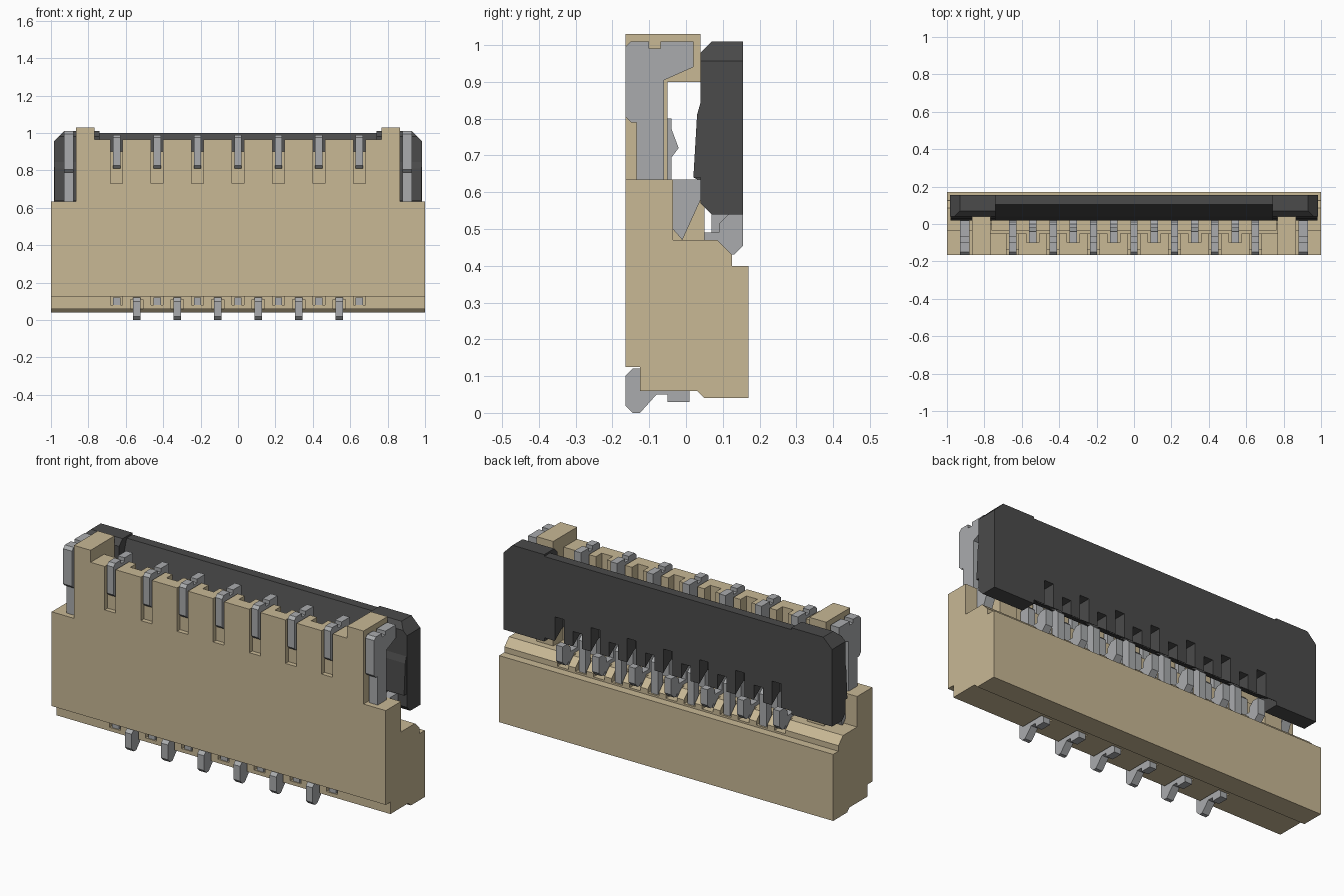
import bpy, bmesh

cube = bpy.data.objects.get("Cube")
if cube:
    bpy.data.objects.remove(cube, do_unlink=True)


def material(name, red, green, blue):
    mat = bpy.data.materials.new(name)
    mat.use_nodes = True
    mat.diffuse_color = (red, green, blue, 1)
    shader = mat.node_tree.nodes["Principled BSDF"]
    shader.inputs["Base Color"].default_value = mat.diffuse_color
    return mat


beige = material("beige plastic", 0.58, 0.48, 0.3)
metal = material("grey metal", 0.4, 0.41, 0.42)
black = material("black plastic", 0.07, 0.07, 0.07)


def box(front, back, bottom, top, chamfer=0, corners=""):
    """Rectangular (y, z) profile; corners named like 'front_top' are chamfered."""
    profile = []
    for name, y, z, inward_y, inward_z, along_y in (
            ("front_bottom", front, bottom, chamfer, chamfer, False),
            ("back_bottom", back, bottom, -chamfer, chamfer, True),
            ("back_top", back, top, -chamfer, -chamfer, False),
            ("front_top", front, top, chamfer, -chamfer, True)):
        if name in corners.split():
            pair = [(y, z + inward_z), (y + inward_y, z)]
            profile += pair[::-1] if along_y else pair
        else:
            profile.append((y, z))
    return profile


def prism(bm, profile, left, right):
    """Extrude a (y, z) profile along x."""
    face = bm.faces.new([bm.verts.new((left, y, z)) for y, z in profile])
    grown = bmesh.ops.extrude_face_region(bm, geom=[face], use_keep_orig=True)
    moved = [v for v in grown["geom"] if isinstance(v, bmesh.types.BMVert)]
    bmesh.ops.translate(bm, verts=moved, vec=(right - left, 0, 0))


def finish(name, bm, mat):
    bmesh.ops.recalc_face_normals(bm, faces=bm.faces)
    mesh = bpy.data.meshes.new(name)
    bm.to_mesh(mesh)
    bm.free()
    mesh.materials.append(mat)
    ob = bpy.data.objects.new(name, mesh)
    bpy.context.collection.objects.link(ob)
    return ob


def part(name, mat, places, half, *profiles):
    """One object at each x place, made of prisms of the given half width."""
    for x in places:
        bm = bmesh.new()
        for profile in profiles:
            prism(bm, profile, x - half, x + half)
        ob = finish(name, bm, mat)
    return ob


def cut(ob, places, half, profile):
    """Cut a row of slots."""
    bm = bmesh.new()
    for x in places:
        prism(bm, profile, x - half, x + half)
    cutter = finish("cutter", bm, ob.data.materials[0])
    cutter.hide_render = True
    mod = ob.modifiers.new("slots", "BOOLEAN")
    mod.operation = "DIFFERENCE"
    mod.solver = "EXACT"
    mod.object = cutter
    bpy.context.view_layer.objects.active = ob
    bpy.ops.object.modifier_apply(modifier=mod.name)
    bpy.data.objects.remove(cutter, do_unlink=True)


def both_sides(x):
    return (-x, x)


# Main levels, and the two alternating rows of contacts
FRONT, BACK, FLAP_BACK = -0.165, 0.17, 0.155
BASE, STEP, LEDGE, SHOULDER, OVERHANG = 0.06, 0.125, 0.47, 0.635, 0.9
PITCH, PIN, SLOT = 0.2165, 0.02, 0.033
CENTRE = (0,)
outer = [PITCH * i for i in range(-3, 4)]
inner = [PITCH * (i + 0.5) for i in range(-3, 3)]

# Housing: tall front block, slotted core and lower back block
part("housing_front", beige, CENTRE, 1, box(FRONT, -0.035, STEP, SHOULDER))
core = part("housing_core", beige, CENTRE, 1,
            box(-STEP, STEP, BASE, LEDGE, 0.04, "back_top"))
cut(core, outer, SLOT, box(FRONT, -0.07, 0.08, STEP))
cut(core, inner, SLOT, box(FRONT, 0.01, 0, 0.11))
cut(core, outer + inner, SLOT, box(BASE, BACK, 0.41, SHOULDER))
part("housing_back", beige, CENTRE, 1,
     box(0.03, BACK, 0.04, 0.4, 0.02, "front_bottom"))

# Front wall slotted on both sides for the contacts
wall = part("front_wall", beige, CENTRE, 0.865, box(FRONT, -0.05, 0.6, 0.965))
cut(wall, outer, SLOT, box(-1, -0.14, 0.73, 1))
cut(wall, outer, SLOT, box(-1, 1, OVERHANG, 1))
cut(wall, inner, SLOT, box(-0.1, 1, SHOULDER, 1))

# Corner posts with an overhang, and sloped hinge supports
part("corner_post", beige, both_sides(0.817), 0.05,
     box(FRONT, -0.05, 0.6, 1), box(FRONT, 0.04, OVERHANG, 1.03))
part("hinge_support", beige, both_sides(0.81), 0.05,
     box(-0.04, 0.05, LEDGE, SHOULDER, 0.05, "back_top"))


def hook(bottom, top, tip):
    """Head in front of the wall, stem behind it and a beak reaching back."""
    return (box(FRONT, -0.1, bottom, top, 0.015, "front_top front_bottom"),
            box(-0.135, -0.06, SHOULDER, top - PIN),
            [(-0.07, OVERHANG), (tip, 0.94), (tip, top), (-0.07, top)])


# Metal end clips, their lower arms, and contacts hooked over the wall
part("end_clip", metal, both_sides(0.905), 0.026, *hook(0.79, 1.01, PIN))
part("clip_arm", metal, both_sides(0.905), 0.026,
     [(-0.036, 0.5), (-0.036, SHOULDER), (0.04, SHOULDER), (0.04, 0.58), (-0.01, LEDGE)])
part("hook_contact", metal, outer, PIN, *hook(0.81, 0.99, 0))
part("contact_foot", metal, outer, PIN, box(-0.12, -BASE, 0.08, 0.12))

# Contacts with an inward bump, and the solder tails below them
part("bump_contact", metal, inner, PIN,
     box(-0.1, -0.04, 0.6, 0.8), [(-0.05, 0.8), (-0.05, 0.68), (-PIN, 0.72)])
part("solder_tail", metal, inner, PIN,
     box(FRONT, -STEP, 0, 0.12, PIN, "front_top front_bottom"),
     [(-STEP, 0), (-0.08, 0.05), (-0.08, 0.1), (-STEP, 0.1)],
     box(-0.08, -0.05, 0.05, 0.1), box(-0.05, 0.01, 0.03, 0.1))

# Contact ends standing along the back ledge
part("wide_contact", metal, outer, PIN,
     box(-0.03, 0.03, LEDGE, 0.62, PIN, "back_top front_top"),
     box(0.02, 0.1, 0.42, 0.49),
     box(0.09, FLAP_BACK, 0.43, 0.54, 0.025, "front_top front_bottom back_bottom"))
part("tall_contact", metal, inner, PIN,
     box(-0.03, 0.02, LEDGE, 0.61, PIN, "back_top"),
     box(0.07, 0.115, 0.41, 0.6, PIN, "back_top"))

# Locking flap: sloped centre bar, notched along its lower edge
flap = part("flap_centre", black, CENTRE, 0.75,
            [(FLAP_BACK, 0.56), (FLAP_BACK, 1), (0.105, 1), (0.04, 0.8),
             (PIN, 0.64), (0.1, 0.6)])
cut(flap, outer, 0.027, box(0.085, 1, 0.5, 0.69))
cut(flap, inner, 0.027, box(0.05, 1, 0.5, 0.64))

# Flap ends with a stepped front and a sloped outer corner
for side in (-1, 1):
    bm = bmesh.new()
    prism(bm, box(0.04, FLAP_BACK, 0.54, 1.01, 0.03, "front_top front_bottom"),
          side * 0.74, side * 0.983)
    bmesh.ops.bisect_plane(bm, geom=bm.verts[:] + bm.edges[:] + bm.faces[:],
                           plane_co=(side * 0.93, 0, 1.01), plane_no=(side, 0, 1),
                           clear_outer=True)
    bmesh.ops.holes_fill(bm, edges=[e for e in bm.edges if e.is_boundary])
    finish("flap_end", bm, black)
part("flap_lip", black, both_sides(0.86), 0.12,
     [(PIN, 0.64), (0.05, 0.64), (0.05, 0.88), (0.03, 0.81)])
